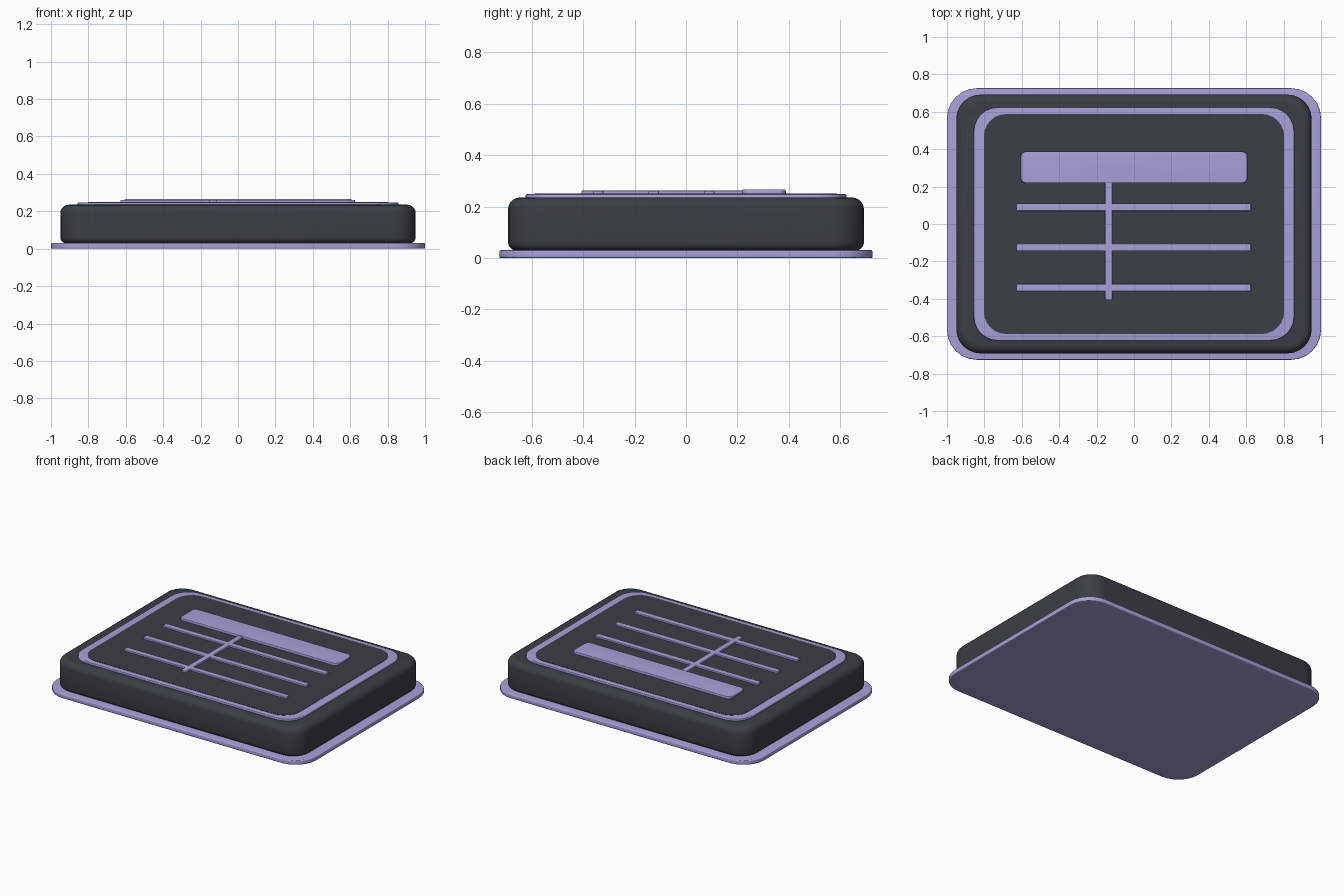
import bpy
import bmesh
import math

cube = bpy.data.objects.get("Cube")
if cube:
    bpy.data.objects.remove(cube, do_unlink=True)


def make_material(name, rgb):
    mat = bpy.data.materials.new(name)
    mat.use_nodes = True
    color = (*rgb, 1.0)
    mat.diffuse_color = color
    mat.node_tree.nodes["Principled BSDF"].inputs["Base Color"].default_value = color
    return mat


lavender = make_material("lavender", (0.38, 0.36, 0.70))
charcoal = make_material("charcoal", (0.042, 0.050, 0.060))


def outline(half_x, half_y, radius, steps):
    """Counter-clockwise rounded rectangle."""
    points = []
    for corner, (sx, sy) in enumerate([(1, 1), (-1, 1), (-1, -1), (1, -1)]):
        for i in range(steps + 1):
            a = (corner + i / steps) * math.pi / 2
            points.append((sx * (half_x - radius) + radius * math.cos(a),
                           sy * (half_y - radius) + radius * math.sin(a)))
    return points


def slab(name, mat, center, half, z_range, radius, round_bottom=0, round_top=0, steps=6):
    """Rounded slab with optional quarter-round lower and upper rims."""
    z0, z1 = z_range
    levels = []
    for z, direction, size in ((z0, 1, round_bottom), (z1, -1, round_top)):
        count = 5 if size else 0
        rim = []
        for i in range(count + 1):
            a = math.pi / 2 * (i / count if count else 0)
            rim.append((z + direction * size * (1 - math.cos(a)), size * (1 - math.sin(a))))
        levels += rim if direction > 0 else rim[::-1]
    bm = bmesh.new()
    rings = []
    for z, inset in levels:
        pts = outline(half[0] - inset, half[1] - inset, radius - inset, steps)
        rings.append([bm.verts.new((center[0] + x, center[1] + y, z)) for x, y in pts])
    n = len(rings[0])
    for low, high in zip(rings, rings[1:]):
        for i in range(n):
            j = (i + 1) % n
            bm.faces.new((low[i], low[j], high[j], high[i]))
    bm.faces.new(rings[0][::-1])
    bm.faces.new(rings[-1])
    mesh = bpy.data.meshes.new(name)
    bm.to_mesh(mesh)
    bm.free()
    mesh.materials.append(mat)
    obj = bpy.data.objects.new(name, mesh)
    bpy.context.collection.objects.link(obj)
    bpy.ops.object.select_all(action="DESELECT")
    obj.select_set(True)
    bpy.context.view_layer.objects.active = obj
    bpy.ops.object.shade_smooth_by_angle(angle=math.radians(35))
    return obj


# Base flange and main body
slab("base_plate", lavender, (0, 0), (1.0, 0.726), (0, 0.03), 0.16, 0.006, 0.006)
slab("body", charcoal, (0, 0), (0.95, 0.692), (0.03, 0.235), 0.13, 0.03, 0.045)

# Raised trim with the dark panel inside it
slab("trim_frame", lavender, (0, 0), (0.857, 0.624), (0.23, 0.248), 0.13, 0, 0.005)
slab("top_panel", charcoal, (0, 0), (0.803, 0.588), (0.235, 0.25), 0.12)

# Header bar and table lines
slab("header_bar", lavender, (0, 0.303), (0.606, 0.085), (0.245, 0.266), 0.03, 0, 0.005)
for i, y in enumerate((0.09, -0.125, -0.341)):
    slab(f"row_line_{i + 1}", lavender, (-0.002, y), (0.627, 0.02),
         (0.245, 0.261), 0.007, 0, 0.004, steps=3)
slab("column_line", lavender, (-0.135, -0.091), (0.02, 0.316),
     (0.245, 0.2615), 0.007, 0, 0.004, steps=3)
